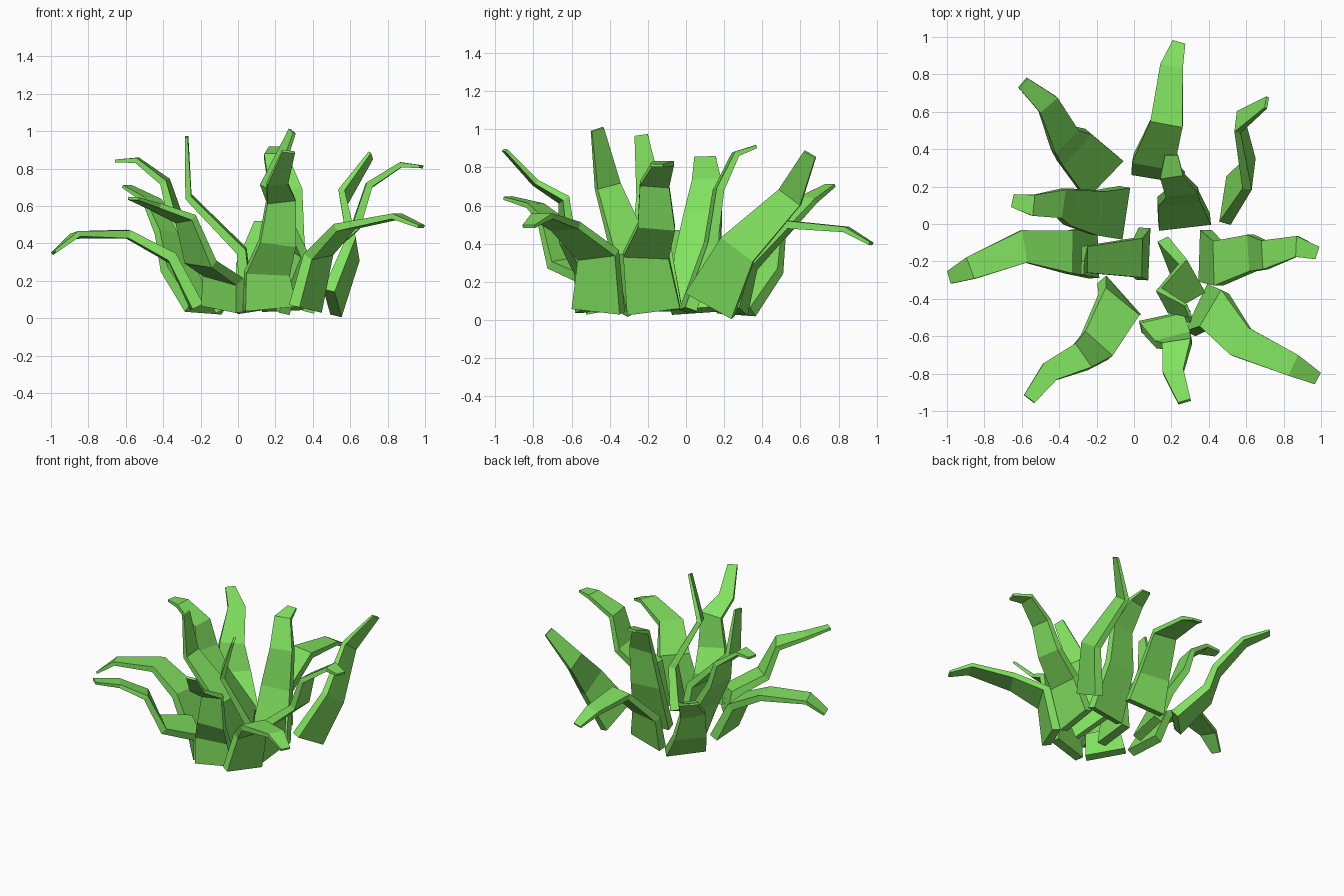
import bpy, bmesh
from mathutils import Vector

if "Cube" in bpy.data.objects:
    bpy.data.objects.remove(bpy.data.objects["Cube"])

green = bpy.data.materials.new("leaf_green")
green.diffuse_color = (0.22, 0.76, 0.115, 1)
green.use_nodes = True
green.node_tree.nodes["Principled BSDF"].inputs["Base Color"].default_value = green.diffuse_color


def blade(name, across, *path, wide=0.28, tip=0.07):
    """Sweep a tapering flat box along a bent path; 'across' is the width direction."""
    pts = [Vector(p) for p in path]
    n = len(pts)
    across = Vector(across).normalized()
    bm = bmesh.new()
    rings = []
    for i, p in enumerate(pts):
        before = (p - pts[i - 1]).normalized() if i else None
        after = (pts[i + 1] - p).normalized() if i < n - 1 else None
        tangent = ((before or after) + (after or before)).normalized()
        side = (across - tangent * across.dot(tangent)).normalized()
        face = side.cross(tangent).normalized()
        w = wide + (tip - wide) * i / (n - 1)
        miter = 1 / max(0.6, tangent.dot(after or before))
        s, f = side * w / 2, face * w * 0.115 * miter
        rings.append([bm.verts.new(p + a * s + b * f)
                      for a, b in ((-1, -1), (1, -1), (1, 1), (-1, 1))])
    for lo, hi in zip(rings, rings[1:]):
        for k in range(4):
            j = (k + 1) % 4
            bm.faces.new((lo[k], lo[j], hi[j], hi[k]))
    bm.faces.new(rings[0][::-1])
    bm.faces.new(rings[-1])
    bmesh.ops.recalc_face_normals(bm, faces=bm.faces)
    mesh = bpy.data.meshes.new(name)
    bm.to_mesh(mesh)
    bm.free()
    mesh.materials.append(green)
    bpy.context.collection.objects.link(bpy.data.objects.new(name, mesh))


# Back blades
blade("back_left_blade", (.65, .75, 0), (-.17, .25, .05), (-.32, .41, .26),
      (-.37, .45, .45), (-.46, .64, .63), (-.595, .755, .705))
blade("back_blade", (1, -.2, 0), (.13, .27, .05), (.105, .33, .28),
      (.175, .54, .50), (.2, .84, .475), (.24, .97, .4))
blade("back_right_blade", (.1, .8, -.55), (.505, .125, .08), (.615, .27, .37),
      (.56, .545, .645), (.71, .65, .87))

# Side blades
blade("left_upper_blade", (.18, 1, 0), (-.07, .06, .05), (-.2, .06, .33),
      (-.34, .09, .56), (-.39, .11, .73), (-.54, .10, .845), (-.65, .125, .84))
blade("left_lower_blade", (-.05, 1, 0), (-.22, -.15, .06), (-.35, -.15, .32),
      (-.59, -.12, .45), (-.87, -.235, .445), (-.985, -.285, .35))
blade("right_blade", (0, 1, 0), (.38, -.17, .05), (.45, -.21, .34),
      (.63, -.155, .49), (.70, -.165, .71), (.87, -.12, .82), (.98, -.155, .81))

# Front blades
blade("front_left_blade", (.65, -.75, 0), (-.08, -.40, .05), (-.08, -.43, .22),
      (-.2, -.65, .30), (-.28, -.71, .53), (-.45, -.79, .60), (-.56, -.935, .64))
blade("front_blade", (1, .22, 0), (.17, -.52, .05), (.155, -.53, .24),
      (.21, -.62, .40), (.23, -.64, .63), (.21, -.79, .72), (.27, -.95, .89))
blade("front_right_blade", (.45, .9, 0), (.36, -.46, .05), (.43, -.46, .34),
      (.57, -.63, .49), (.85, -.755, .545), (.98, -.825, .49))

# Upright blades in the middle
blade("upright_left_blade", (.05, 1, 0), (.05, -.16, .05), (.02, -.18, .36),
      (-.265, -.19, .65), (-.275, -.235, .97))
blade("upright_back_blade", (1, .1, 0), (.27, .01, .05), (.24, .13, .40),
      (.255, .17, .68), (.2, .26, .87), (.2, .37, .91))
blade("upright_front_blade", (.45, -.9, 0), (.2, -.2, .08), (.31, -.29, .36),
      (.165, -.41, .70), (.29, -.465, 1.0))
